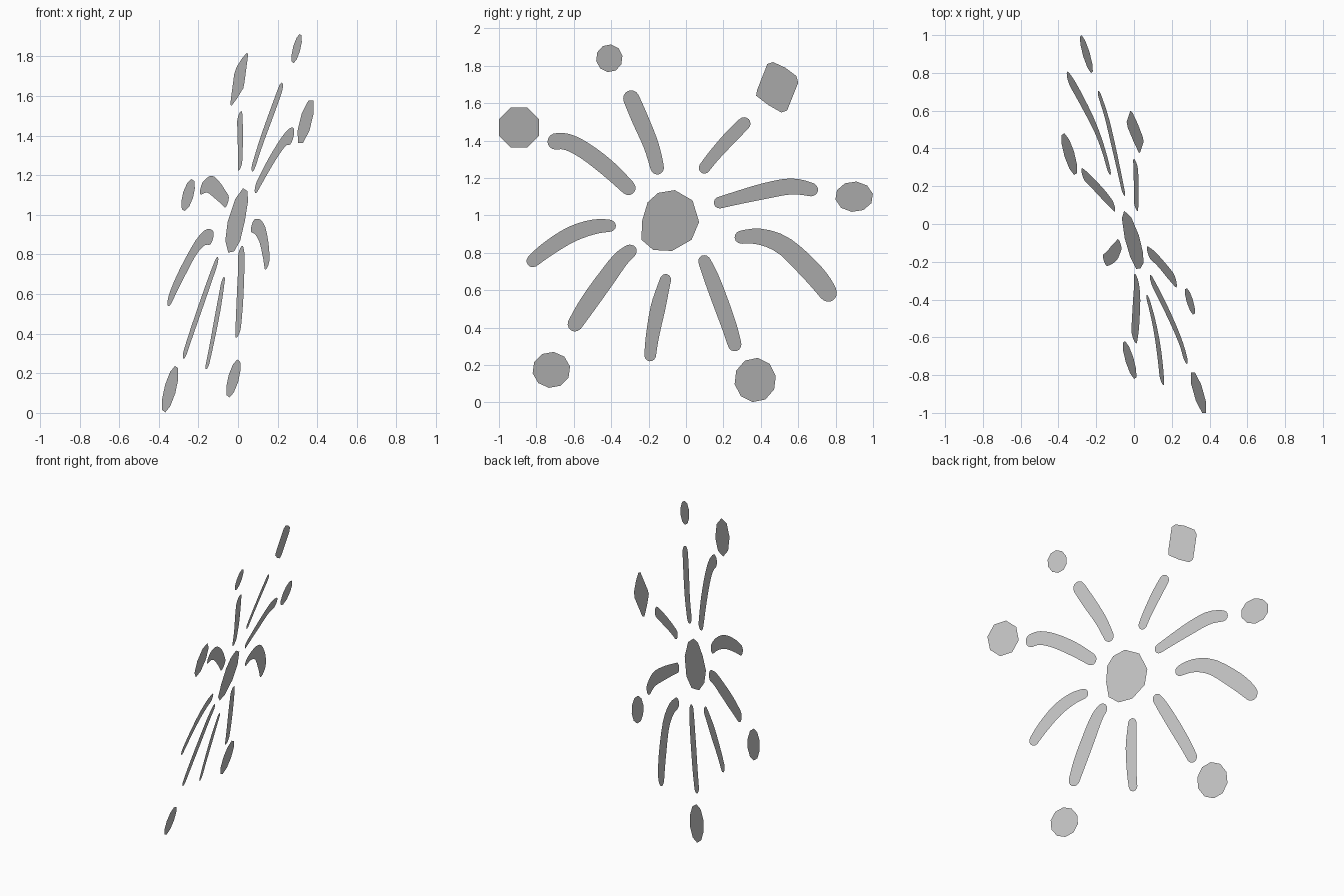
import bpy, bmesh, math
from mathutils import Vector

if "Cube" in bpy.data.objects:
    bpy.data.objects.remove(bpy.data.objects["Cube"])

mat = bpy.data.materials.new("light_grey")
mat.diffuse_color = (0.6, 0.6, 0.6, 1)
mat.use_nodes = True
mat.node_tree.nodes["Principled BSDF"].inputs["Base Color"].default_value = mat.diffuse_color


def sheet(name, outline):
    """Flat face from a (y, z) outline, laid on the shared tilted plane."""
    bm = bmesh.new()
    f = bm.faces.new([bm.verts.new((-0.268 + 0.244 * z - 0.281 * y, y, z)) for y, z in outline])
    f.normal_update()
    if f.normal.x < 0:
        f.normal_flip()
    bmesh.ops.triangulate(bm, faces=bm.faces[:])
    me = bpy.data.meshes.new(name)
    bm.to_mesh(me)
    bm.free()
    me.materials.append(mat)
    bpy.context.collection.objects.link(bpy.data.objects.new(name, me))


def blob(name, y, z, ry, rz, sides=10, phase=0.3):
    """Faceted oval that fills the given half sizes."""
    a = [(i + phase) * math.tau / sides for i in range(sides)]
    my, mz = max(math.cos(t) for t in a), max(math.sin(t) for t in a)
    sheet(name, [(y + ry * math.cos(t) / my, z + rz * math.sin(t) / mz) for t in a])


def curve(p, u):
    """Catmull-Rom through the control points, u from 0 to 1."""
    s = u * (len(p) - 1)
    i = min(int(s), len(p) - 2)
    t = s - i
    b, c = p[i], p[i + 1]
    a = p[i - 1] if i else b * 2 - c
    d = p[i + 2] if i + 2 < len(p) else c * 2 - b
    return 0.5 * (b * 2 + (c - a) * t + (a * 2 - b * 5 + c * 4 - d) * t * t
                  + (b * 3 - a - c * 3 + d) * t ** 3)


def streak(name, pts, n=20):
    """Round-ended brush stroke from (y, z, width) points."""
    p = [Vector(q) for q in pts]
    us = [(1 - math.cos(math.pi * i / n)) / 2 for i in range(n + 1)]
    c = [curve(p, u) for u in us]
    length = [0]
    for a, b in zip(c, c[1:]):
        length.append(length[-1] + (b - a).xy.length)
    left, right = [], []
    for i in range(1, n):
        d = (c[i + 1] - c[i - 1]).xy.normalized()
        h = c[i].z / 2
        e = min(length[i], length[-1] - length[i])
        if e < h:
            h *= math.sqrt(1 - ((h - e) / h) ** 2)
        side = Vector((-d.y, d.x)) * h
        left.append(c[i].xy + side)
        right.append(c[i].xy - side)
    sheet(name, [c[0].xy] + right + [c[-1].xy] + left[::-1])


# Centre disc, a slightly uneven oval
sheet("centre_disc", [(-.06, 1.135), (-.15, 1.12), (-.205, 1.07), (-.235, .97), (-.238, .87), (-.175, .815),
                      (-.075, .81), (.03, .87), (.07, .965), (.035, 1.08)])

# Outer dots
blob("dot_top", -0.41, 1.84, 0.07, 0.074)
blob("dot_upper_left", -0.893, 1.47, 0.107, 0.107, 8, 0.5)
blob("dot_right", 0.899, 1.10, 0.1, 0.081)
blob("dot_lower_right", 0.37, 0.12, 0.11, 0.118)
blob("dot_lower_left", -0.72, 0.174, 0.1, 0.096)
sheet("square_spot", [(0.435, 1.81), (0.465, 1.82), (0.53, 1.79), (0.59, 1.745), (0.60, 1.71),
                      (0.54, 1.56), (0.51, 1.55), (0.44, 1.59), (0.375, 1.64), (0.38, 1.67)])

# Streaks radiating from the centre
streaks = {
    "streak_top_left": [(-.31, 1.665, .085), (-.25, 1.525, .09), (-.185, 1.37, .082), (-.145, 1.22, .07)],
    "streak_upper_left": [(-.74, 1.39, .085), (-.645, 1.395, .088), (-.54, 1.345, .09),
                          (-.41, 1.245, .09), (-.28, 1.12, .075)],
    "streak_left": [(-.845, .735, .065), (-.74, .82, .08), (-.61, .9, .085), (-.485, .94, .078), (-.375, .945, .06)],
    "streak_lower_left": [(-.615, .385, .075), (-.525, .525, .095), (-.425, .665, .095),
                          (-.345, .77, .085), (-.27, .83, .065)],
    "streak_bottom_left": [(-.195, .22, .06), (-.18, .35, .07), (-.15, .505, .08), (-.12, .62, .065), (-.1, .685, .055)],
    "streak_bottom_right": [(.085, .785, .06), (.13, .68, .08), (.185, .535, .085), (.235, .395, .08), (.27, .275, .07)],
    "streak_lower_right": [(.26, .88, .065), (.39, .887, .085), (.52, .84, .1),
                           (.65, .722, .112), (.73, .63, .107), (.785, .545, .085)],
    "streak_right": [(.15, 1.06, .06), (.26, 1.09, .07), (.42, 1.13, .085), (.57, 1.155, .085), (.705, 1.13, .068)],
    "streak_top_right": [(.08, 1.23, .06), (.15, 1.32, .065), (.24, 1.42, .072), (.335, 1.515, .068)],
}
for name, pts in streaks.items():
    streak(name, pts)
